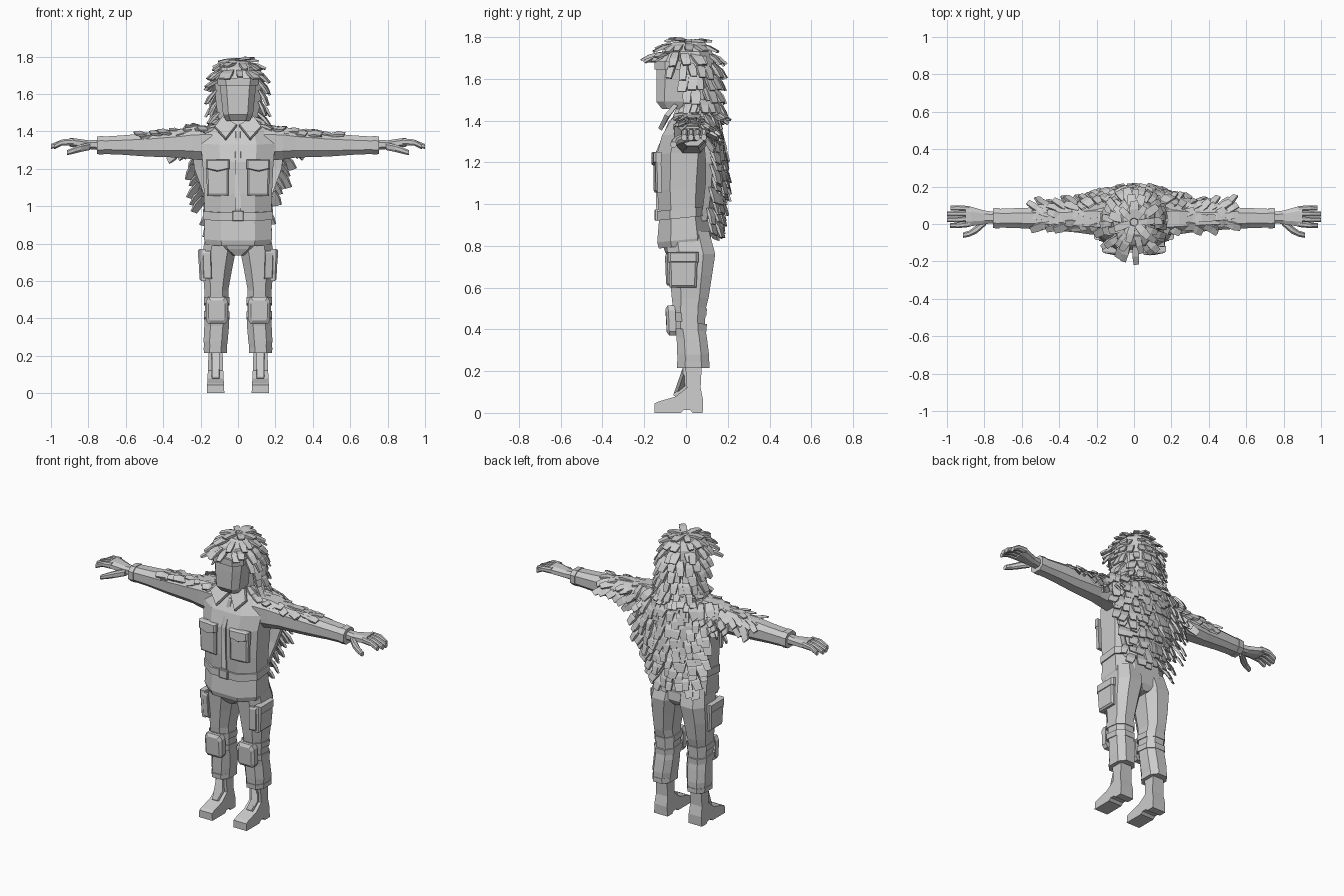
import bpy, bmesh, math, random
from mathutils import Vector

random.seed(7)
grey = bpy.data.materials.new("plain grey")
grey.diffuse_color = (0.6, 0.6, 0.6, 1)


def finish(name, bm, mirror=False):
    bmesh.ops.recalc_face_normals(bm, faces=bm.faces)
    me = bpy.data.meshes.new(name)
    bm.to_mesh(me)
    bm.free()
    me.materials.append(grey)
    ob = bpy.data.objects.new(name, me)
    bpy.context.collection.objects.link(ob)
    if mirror:
        ob.modifiers.new("mirror", "MIRROR").use_mirror_merge = False
    return ob


def loft(bm, rings):
    """Skin a list of equal-length point rings and cap both ends."""
    vs = [[bm.verts.new(p) for p in r] for r in rings]
    n = len(vs[0])
    for a, b in zip(vs, vs[1:]):
        for i in range(n):
            j = (i + 1) % n
            bm.faces.new((a[i], a[j], b[j], b[i]))
    bm.faces.new(vs[0])
    bm.faces.new(vs[-1])


def octagon(a0, a1, b0, b1, c):
    ca, cb = (a1 - a0) * c, (b1 - b0) * c
    return [(a0 + ca, b0), (a1 - ca, b0), (a1, b0 + cb), (a1, b1 - cb),
            (a1 - ca, b1), (a0 + ca, b1), (a0, b1 - cb), (a0, b0 + cb)]


def tower(name, rows, c=0.25, mirror=False, tilt=0.0):
    """Rows of (z, x0, x1, y0, y1), stacked upward."""
    bm = bmesh.new()
    loft(bm, [[(x, y, z + tilt * y) for x, y in octagon(x0, x1, y0, y1, c)]
              for z, x0, x1, y0, y1 in rows])
    return finish(name, bm, mirror)


def limb(name, rows, c=0.25):
    """Rows of (x, y0, y1, z0, z1), running sideways, mirrored."""
    bm = bmesh.new()
    loft(bm, [[(x, y, z) for y, z in octagon(y0, y1, z0, z1, c)]
              for x, y0, y1, z0, z1 in rows])
    return finish(name, bm, True)


def slab(name, pts, offset, mirror=True, inset=0.85):
    """Plate from a polygon, thickened by offset with a bevelled outer face."""
    bm = bmesh.new()
    pts = [Vector(p) for p in pts]
    off = Vector(offset)
    mid = sum(pts, Vector()) / len(pts)
    loft(bm, [[p - off * 0.5 for p in pts], [p + off * 0.6 for p in pts],
              [mid + (p - mid) * inset + off for p in pts]])
    return finish(name, bm, mirror)


def strip(bm, p, d, n, w, l, lift):
    """One blunt cloth strip: starts at p, runs along d, lifts away along n."""
    p, d, n = Vector(p), Vector(d).normalized(), Vector(n).normalized()
    s = d.cross(n).normalized()
    n = s.cross(d).normalized()
    skew = s * random.uniform(-0.3, 0.3) * w
    rings = []
    for t, wf, h in ((0, 0.75, 0.010), (0.5, 1.0, 0.017), (1, 0.8, 0.010)):
        c = p + d * l * t + n * lift * (t * 1.6 - 0.6 * t * t) + skew * t
        a, b = s * w * wf / 2, n * h / 2
        rings.append([c - a - b, c + a - b, c + a + b, c - a + b])
    loft(bm, rings)


R = random.uniform

# Jacket, belt and pelvis
tower("jacket", [(0.80, -.172, .172, -.13, .115), (0.83, -.182, .182, -.138, .12),
                 (0.95, -.178, .178, -.128, .10), (1.08, -.182, .182, -.138, .11),
                 (1.25, -.19, .19, -.14, .125), (1.34, -.20, .20, -.115, .13),
                 (1.42, -.165, .165, -.065, .12), (1.46, -.08, .08, -.05, .09)], tilt=0.1)
tower("belt", [(0.935, -.186, .186, -.14, .112), (0.98, -.186, .186, -.14, .112)], tilt=0.1)
tower("pelvis", [(0.735, -.03, .03, -.08, .10), (0.77, -.11, .11, -.10, .12),
                 (0.83, -.17, .17, -.12, .115)])
slab("belt_buckle", [(-.03, -.141, .92), (.03, -.141, .92), (.03, -.141, .975), (-.03, -.141, .975)],
     (0, -.01, 0), False)
slab("button_placket", [(-.016, -.136, .975), (.016, -.136, .975), (.016, -.142, 1.24),
                        (.012, -.075, 1.40), (-.012, -.075, 1.40), (-.016, -.142, 1.24)],
     (0, -.008, 0), False, 0.95)
slab("chest_pocket", [(.05, -.138, 1.055), (.165, -.125, 1.055), (.17, -.128, 1.21), (.05, -.14, 1.21)],
     (0, -.018, 0))
slab("chest_pocket_flap", [(.045, -.142, 1.20), (.11, -.142, 1.185), (.172, -.13, 1.20),
                           (.172, -.13, 1.25), (.045, -.142, 1.25)], (0, -.024, 0))
slab("collar_flap", [(.006, -.078, 1.43), (.065, -.122, 1.355), (.125, -.09, 1.42), (.085, -.045, 1.475)],
     (0, -.012, .008), inset=0.95)
tower("neck", [(1.40, -.065, .065, -.045, .075), (1.54, -.06, .06, -.04, .07)])

# Sleeves, hands, fingers and thumbs
limb("sleeve", [(.14, -.06, .11, 1.24, 1.43), (.24, -.055, .11, 1.25, 1.425), (.31, -.045, .10, 1.26, 1.41),
                (.48, -.03, .09, 1.265, 1.39), (.62, -.022, .085, 1.275, 1.378),
                (.75, -.018, .08, 1.28, 1.37)])
limb("sleeve_cuff", [(.72, -.024, .086, 1.276, 1.376), (.755, -.022, .084, 1.278, 1.372)])
limb("palm", [(.74, .004, .064, 1.30, 1.355), (.80, .0, .072, 1.305, 1.352),
              (.87, -.012, .092, 1.315, 1.362), (.90, -.016, .096, 1.318, 1.365)])
for i in range(4):
    a, b = -.016 + .028 * i, -.022 + .031 * i
    tip = (.985, 1.0, 1.0, .98)[i]
    limb("finger", [(.88, a, a + .028, 1.325, 1.362), (.94, b, b + .029, 1.325, 1.357),
                    (tip, b + .001, b + .027, 1.305, 1.332)])
limb("thumb", [(.79, -.005, .03, 1.30, 1.34), (.84, -.05, -.005, 1.29, 1.33),
               (.88, -.068, -.035, 1.28, 1.315), (.915, -.074, -.046, 1.272, 1.298)])

# Trousers with pockets and knee pads
tower("trouser_leg", [(.87, .005, .17, -.10, .11), (.76, .012, .188, -.088, .14),
                      (.66, .032, .188, -.078, .125), (.55, .052, .18, -.068, .108),
                      (.50, .05, .178, -.062, .095), (.42, .05, .176, -.055, .09),
                      (.36, .048, .18, -.045, .10), (.28, .055, .184, -.042, .11),
                      (.215, .064, .178, -.038, .11)], mirror=True)
tower("trouser_cuff", [(.215, .06, .182, -.042, .113), (.245, .06, .184, -.044, .113)], mirror=True)
slab("thigh_pocket", [(.183, -.078, .60), (.183, .05, .60), (.19, .055, .73), (.19, -.082, .73)],
     (.022, 0, 0))
slab("thigh_pocket_flap", [(.188, -.086, .72), (.188, .06, .72), (.188, .06, .77), (.188, -.086, .77)],
     (.026, 0, 0))
slab("thigh_front_pocket", [(.14, -.082, .61), (.185, -.07, .61), (.19, -.075, .76), (.145, -.088, .76)],
     (0, -.014, 0))
slab("knee_pad", [(.068, -.062, .37), (.158, -.062, .37), (.172, -.062, .39), (.172, -.066, .49),
                  (.158, -.07, .515), (.068, -.07, .515), (.054, -.066, .49), (.054, -.062, .39)],
     (0, -.03, 0), inset=0.75)
for z in (.40, .475):
    tower("knee_strap", [(z, .045, .182, -.068, .098), (z + .035, .045, .183, -.07, .10)],
          mirror=True, tilt=-0.1)

# Boots from a side profile, narrowing upward
side = [(.08, 0), (.082, .06), (.07, .12), (.076, .24), (-.004, .24), (.004, .12), (-.05, .078),
        (-.13, .055), (-.152, .045), (-.152, 0), (-.025, 0), (-.01, .014), (.02, .014), (.032, 0)]
bm = bmesh.new()
loft(bm, [[(.12 + s * (.047 - .05 * min(z, .2)), y, z) for y, z in side] for s in (-1, 1)])
finish("boot", bm, True)
slab("boot_tongue", [(.10, -.053, .08), (.14, -.053, .08), (.142, .002, .125), (.142, -.004, .22),
                     (.098, -.004, .22), (.098, .002, .125)], (0, -.01, .004), inset=0.9)

# Head and hood base
tower("head", [(1.455, -.062, .062, -.115, .04), (1.49, -.08, .08, -.142, .07),
               (1.60, -.092, .092, -.142, .09), (1.68, -.098, .098, -.14, .1),
               (1.74, -.09, .09, -.11, .1), (1.775, -.05, .05, -.06, .06)], c=0.18)
tower("brow_band", [(1.645, -.108, .108, -.152, .1), (1.685, -.11, .11, -.152, .1)], c=0.2)
tower("hood", [(1.43, -.10, .10, -.03, .13), (1.55, -.118, .118, -.04, .135),
               (1.66, -.125, .125, -.06, .135), (1.73, -.11, .11, -.09, .125),
               (1.775, -.06, .06, -.06, .09)], c=0.28)

# Hood strips radiating from the crown
bm = bmesh.new()
for row, (z, rx, ry, cy, count) in enumerate((
        (1.782, .02, .02, .01, 7), (1.765, .06, .065, .0, 12), (1.725, .10, .115, -.005, 17),
        (1.675, .118, .135, .0, 20), (1.62, .122, .11, .03, 20), (1.56, .118, .105, .035, 20),
        (1.50, .11, .095, .045, 20))):
    for i in range(count):
        a = 2 * math.pi * (i + R(-.3, .3) + .5 * (row % 2)) / count
        cx, sy = math.cos(a), math.sin(a)
        if sy < -.35 and row > 3 or sy < -.6 and row > 2:
            continue
        out = Vector((cx, sy, 0))
        drop = (0.25, 0.65, 1.3, 2.2, 3.0, 3.0, 2.4)[row]
        front = sy < -.5
        if front:
            drop = min(drop, 0.8)
        d = out + Vector((R(-.25, .25), R(-.25, .25), -drop))
        n = out * (drop + .15) + Vector((0, 0, 1))
        strip(bm, (cx * rx, cy + sy * ry, z), d, n, R(.035, .052),
              R(.075, .10), R(.012, .03))
finish("hood_strips", bm)

# Cape sheet behind the back
def cape(u, z):
    k = (z - .90) / .52
    half = .125 + .11 * min(1, k * 1.7) + .07 * max(0, k - .6)
    return Vector((u * half, .14 + .03 * math.sin(math.pi * k) - .045 * u * u - .03 * max(0, k - .8), z))


bm = bmesh.new()
us = [i / 4 - 1 for i in range(9)]
loft(bm, [[cape(u, z) for u in us] + [cape(u, z) - Vector((0, .03, 0)) for u in reversed(us)]
          for z in (.92, 1.0, 1.1, 1.2, 1.3, 1.42)])
finish("cape_sheet", bm)

# Overlapping cape strips in staggered rows
bm = bmesh.new()
for row in range(11):
    z = .935 + row * .05
    count = 7 + min(row, 5)
    for i in range(count):
        u = max(-1, min(1, 2 * (i + .5 * (row % 2) + R(-.2, .2)) / (count - .5) - 1))
        p = cape(u, z + R(-.015, .015))
        strip(bm, p, (u * .3 + R(-.2, .2), .06, -1), (u * .7, 1, .15),
              R(.04, .06), R(.075, .105), R(.018, .04))
finish("cape_strips", bm)

# Shoulder and upper sleeve strips, rows running over the top to the back
bm = bmesh.new()
for s in (-1, 1):
    for col in range(9):
        x = .13 + col * .045
        f = col / 8
        for j in range(5 if col < 5 else 4):
            a = math.radians(-28 + j * 36 + R(-10, 10))   # zero is straight up, positive goes back
            ry, rz = .085 - .025 * f, .085 - .035 * f
            n = Vector((s * .15, math.sin(a), math.cos(a)))
            p = Vector((s * (x + R(-.015, .015)), .03 + ry * math.sin(a), 1.335 + rz * math.cos(a)))
            d = (s * (.9 + R(-.2, .2)), .45 * math.sin(a) + R(-.3, .3), -.25 - .5 * max(0, math.sin(a)))
            strip(bm, p, d, n, R(.035, .05), R(.06, .085), R(.01, .028))
# Collar strips around the neck and shoulders
for i in range(22):
    a = math.radians(-25 + 230 * i / 21)
    c, q = math.cos(a), math.sin(a)
    for r, z in ((.085, 1.475), (.13, 1.435)):
        strip(bm, (c * r, .035 + q * r * .85, z + R(-.012, .012)), (c, q, -.9 + R(-.2, .2)), (c * .8, q * .8, 1),
              R(.035, .05), R(.06, .085), R(.008, .025))
finish("shoulder_strips", bm)
